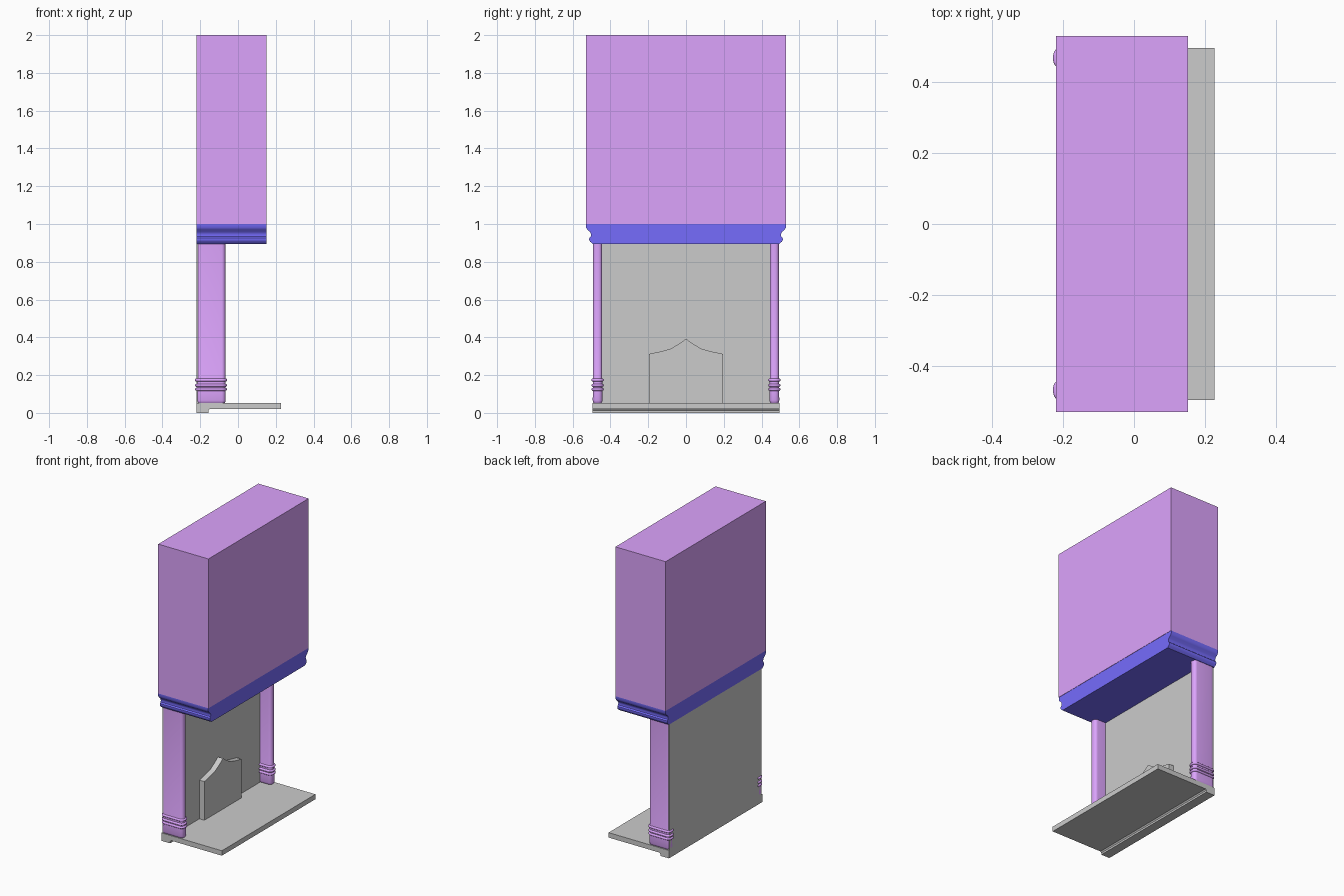
import bpy, bmesh, math
from mathutils import Vector

if "Cube" in bpy.data.objects:
    bpy.data.objects.remove(bpy.data.objects["Cube"])


def material(name, color):
    m = bpy.data.materials.new(name)
    m.diffuse_color = color
    m.use_nodes = True
    m.node_tree.nodes["Principled BSDF"].inputs["Base Color"].default_value = m.diffuse_color
    return m


purple = material("purple", (0.72, 0.37, 0.98, 1))
blue = material("blue", (0.18, 0.15, 0.98, 1))


def finish(name, bm, mat=None, smooth=None):
    bmesh.ops.recalc_face_normals(bm, faces=bm.faces)
    mesh = bpy.data.meshes.new(name)
    bm.to_mesh(mesh)
    bm.free()
    ob = bpy.data.objects.new(name, mesh)
    bpy.context.collection.objects.link(ob)
    if mat:
        mesh.materials.append(mat)
    if smooth:
        bpy.ops.object.select_all(action='DESELECT')
        ob.select_set(True)
        bpy.context.view_layer.objects.active = ob
        bpy.ops.object.shade_smooth_by_angle(angle=math.radians(smooth))
    return ob


def box(name, lo, hi, mat=None):
    bm = bmesh.new()
    bmesh.ops.create_cube(bm, size=1)
    for v in bm.verts:
        v.co = Vector([(a + b) / 2 + c * (b - a) for a, b, c in zip(lo, hi, v.co)])
    return finish(name, bm, mat)


def loft(name, rings, mat=None, smooth=None):
    """Skin a stack of equal-length point rings and cap both ends."""
    bm = bmesh.new()
    rows = [[bm.verts.new(p) for p in ring] for ring in rings]
    for a, b in zip(rows, rows[1:]):
        for i in range(len(a)):
            j = (i + 1) % len(a)
            bm.faces.new((a[i], a[j], b[j], b[i]))
    bm.faces.new(rows[0])
    bm.faces.new(rows[-1])
    return finish(name, bm, mat, smooth)


def rounded_ring(cx, cy, z, hx, hy, r, seg=6):
    pts = []
    for k, (sx, sy) in enumerate([(1, 1), (-1, 1), (-1, -1), (1, -1)]):
        for i in range(seg + 1):
            a = math.pi / 2 * (k + i / seg)
            pts.append((cx + sx * (hx - r) + r * math.cos(a),
                        cy + sy * (hy - r) + r * math.sin(a), z))
    return pts


# Chimney breast
box("chimney_breast", (-0.22, -0.53, 1.0), (0.152, 0.53, 2.0), purple)

# Mantel: moulded profile on both ends, flat front and back
half = [(0.53, 1.0), (0.53, 0.982), (0.522, 0.97), (0.508, 0.958), (0.502, 0.945),
        (0.504, 0.933), (0.512, 0.926), (0.513, 0.916), (0.508, 0.907), (0.495, 0.895)]
outline = half + [(-y, z) for y, z in reversed(half)]
loft("mantel", [[(x, y, z) for y, z in outline] for x in (-0.22, 0.15)], blue, 35)

# Back wall
box("back_wall", (-0.22, -0.487, 0.05), (-0.148, 0.487, 0.895))

# Hearth slab with a lower foot at the rear
section = [(-0.22, 0.0), (-0.157, 0.0), (-0.157, 0.012), (-0.15, 0.02),
           (0.227, 0.02), (0.227, 0.053), (-0.22, 0.053)]
loft("hearth_slab", [[(x, y, z) for x, z in section] for y in (-0.495, 0.495)])

# Fire screen with an ogee top
left = [(-0.197, 0.05), (-0.197, 0.312), (-0.13, 0.326), (-0.08, 0.34), (-0.037, 0.366)]
outline = left + [(0, 0.392)] + [(-y, z) for y, z in reversed(left)]
loft("fire_screen", [[(x, y, z) for y, z in outline] for x in (-0.15, -0.111)])

# Columns: rounded base, three beaded rings, plain shaft
levels = [(0.05, -0.006), (0.056, -0.001), (0.066, 0.002), (0.115, 0.001)]
for zc in (0.125, 0.146, 0.174):
    for i in range(7):
        a = math.pi * i / 6
        levels.append((zc - 0.008 * math.cos(a), 0.001 + 0.008 * math.sin(a)))
levels += [(0.185, 0.0), (0.897, 0.0)]
for side, label in ((-1, "left"), (1, "right")):
    rings = [rounded_ring(-0.143, side * 0.468, z, 0.076 + d, 0.024 + d, 0.02 + d)
             for z, d in levels]
    loft("column_" + label, rings, purple, 40)
